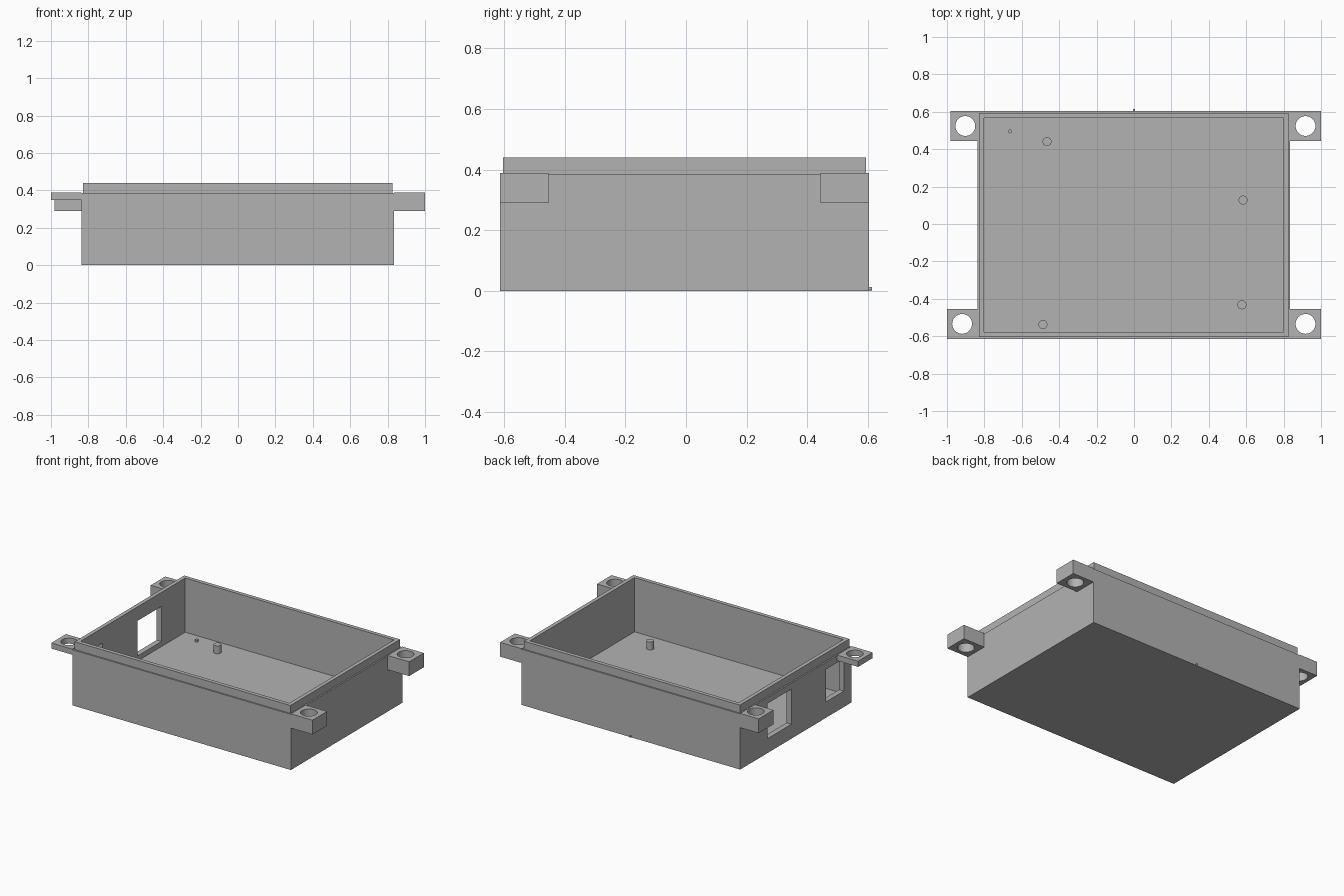
import bpy
import bmesh
from math import radians
from mathutils import Matrix, Vector

cube = bpy.data.objects.get("Cube")
if cube:
    bpy.data.objects.remove(cube, do_unlink=True)

grey = bpy.data.materials.new("plain grey")
grey.use_nodes = True
colour = (0.45, 0.45, 0.45, 1)
grey.diffuse_color = colour
grey.node_tree.nodes["Principled BSDF"].inputs["Base Color"].default_value = colour


def finish(name, bm):
    bmesh.ops.recalc_face_normals(bm, faces=bm.faces)
    mesh = bpy.data.meshes.new(name)
    bm.to_mesh(mesh)
    bm.free()
    mesh.materials.append(grey)
    obj = bpy.data.objects.new(name, mesh)
    bpy.context.collection.objects.link(obj)
    return obj


def box(name, low, high):
    low, high = Vector(low), Vector(high)
    bm = bmesh.new()
    bmesh.ops.create_cube(bm, size=1, matrix=Matrix.Translation((low + high) / 2)
                          @ Matrix.Diagonal((*(high - low), 1)))
    return finish(name, bm)


def cylinder(name, centre, radius, depth, tilt=0):
    bm = bmesh.new()
    bmesh.ops.create_cone(bm, cap_ends=True, segments=32, radius1=radius,
                          radius2=radius, depth=depth,
                          matrix=Matrix.Translation(centre) @ Matrix.Rotation(radians(tilt), 4, "X"))
    return finish(name, bm)


def activate(obj):
    bpy.ops.object.select_all(action="DESELECT")
    obj.select_set(True)
    bpy.context.view_layer.objects.active = obj


def smooth(obj):
    activate(obj)
    bpy.ops.object.shade_smooth_by_angle(angle=radians(30))


def cut(obj, cutter):
    cutter.hide_render = True
    mod = obj.modifiers.new("cut", "BOOLEAN")
    mod.operation = "DIFFERENCE"
    mod.solver = "EXACT"
    mod.object = cutter
    activate(obj)
    bpy.ops.object.modifier_apply(modifier=mod.name)
    bpy.data.objects.remove(cutter, do_unlink=True)


LEFT, RIGHT, FRONT, BACK = -0.838, 0.835, -0.614, 0.604
RIM, FLOOR, TOP = 0.385, 0.065, 0.44

# Open tray: rings run up the outside, over the inset lip and down to the floor
bm = bmesh.new()
rings = []
for inset, z in ((0, 0), (0, RIM), (0.01, RIM), (0.01, TOP), (0.037, TOP), (0.037, FLOOR)):
    x0, x1, y0, y1 = LEFT + inset, RIGHT - inset, FRONT + inset, BACK - inset
    rings.append([bm.verts.new((x, y, z)) for x, y in ((x0, y0), (x1, y0), (x1, y1), (x0, y1))])
for a, b in zip(rings, rings[1:]):
    for i in range(4):
        j = (i + 1) % 4
        bm.faces.new((a[i], a[j], b[j], b[i]))
bm.faces.new(rings[0])
bm.faces.new(rings[-1])
tray = finish("tray", bm)

# Connector windows in the side wall
for y0, y1, z0, z1 in ((0.045, 0.308, 0.10, 0.343), (-0.53, -0.337, 0.11, 0.335)):
    cut(tray, box("window_cutter", (LEFT - 0.1, y0, z0), (LEFT + 0.1, y1, z1)))

# Corner mounting lugs with screw holes
LUG_TOP, LUG_WIDTH = 0.389, 0.16
for name, x_wall, x_end, hole_x, y0, bottom in (
        ("front_left_lug", RIGHT, 1, 0.917, FRONT, 0.29),
        ("back_left_lug", RIGHT, 1, 0.917, BACK - LUG_WIDTH, 0.29),
        ("front_right_lug", LEFT, -1, -0.919, FRONT, 0.35),
        ("back_right_lug", LEFT, -0.98, -0.902, BACK - LUG_WIDTH, 0.29)):
    lug = box(name, (min(x_wall, x_end), y0, bottom),
              (max(x_wall, x_end), y0 + LUG_WIDTH, LUG_TOP))
    cut(lug, cylinder("hole_cutter", (hole_x, y0 + LUG_WIDTH / 2, LUG_TOP), 0.053, 0.5))
    smooth(lug)

# Standoff posts on the floor
for i, (x, y) in enumerate(((-0.465, 0.44), (0.583, 0.128), (0.577, -0.432), (-0.487, -0.537))):
    smooth(cylinder(f"standoff_{i + 1}", (x, y, 0.09), 0.024, 0.06))

# Small locating pin on the floor and a nub on the back
smooth(cylinder("floor_pin", (-0.663, 0.495, 0.07), 0.01, 0.02))
smooth(cylinder("back_nub", (0, BACK, 0.007), 0.006, 0.02, 90))
